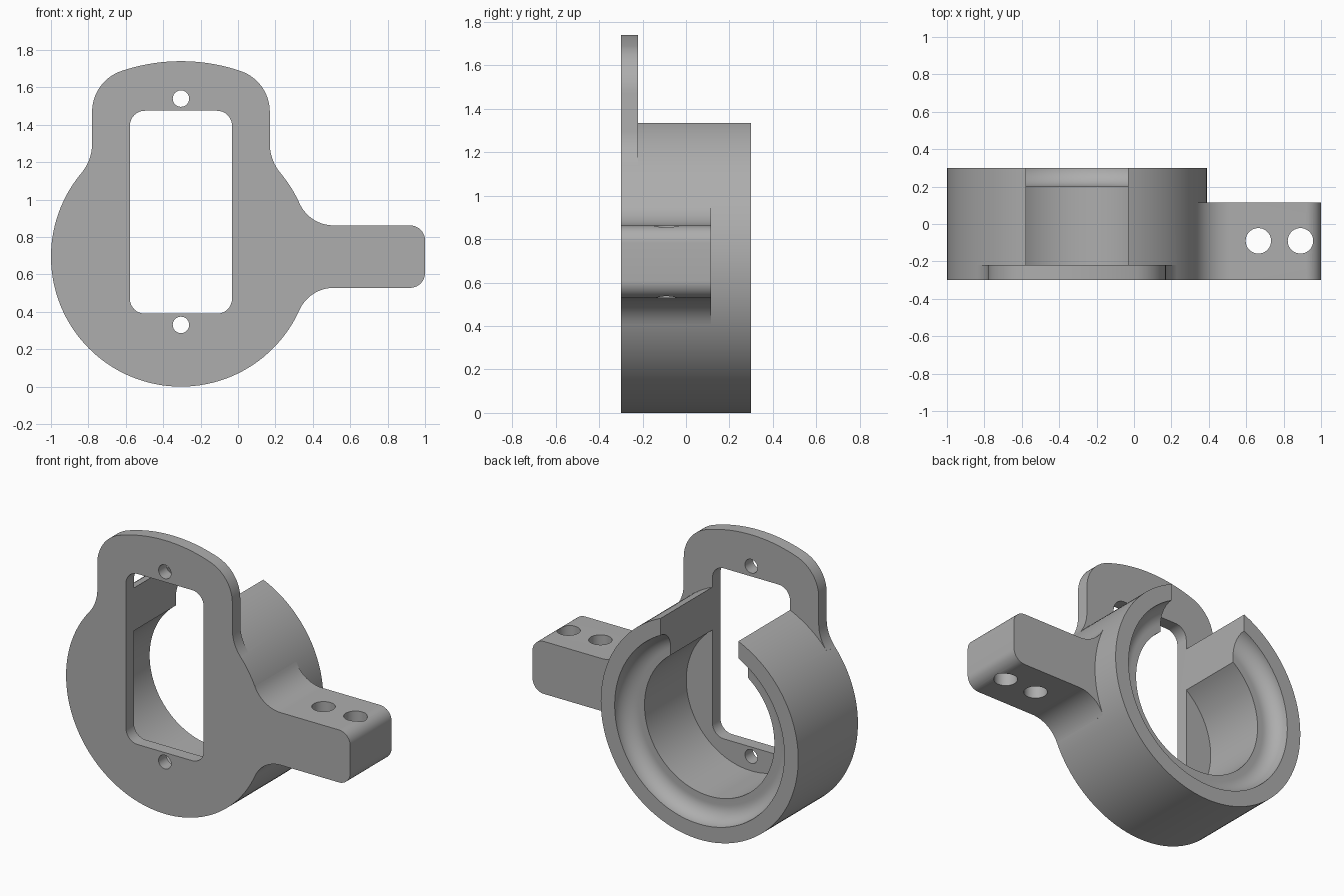
import bpy, bmesh
from math import sin, cos, radians, pi, sqrt, atan2, degrees

if "Cube" in bpy.data.objects:
    bpy.data.objects.remove(bpy.data.objects["Cube"], do_unlink=True)

# Main dimensions
CX, CZ, R = -0.305, 0.695, 0.695      # ring axis and outer radius
FRONT, PLATE, BACK = -0.30, -0.22, 0.30
SLOT = 0.273                          # half width of slot and ring gap

grey = bpy.data.materials.new("plain grey")
grey.use_nodes = True
grey.diffuse_color = (0.42, 0.42, 0.42, 1)
grey.node_tree.nodes["Principled BSDF"].inputs["Base Color"].default_value = (0.42, 0.42, 0.42, 1)


def arc(cx, cz, r, start, end, n=16):
    angles = [radians(start + (end - start) * i / n) for i in range(n + 1)]
    return [(cx + r * cos(a), cz + r * sin(a)) for a in angles]


def circle(cx, cz, r, n=48):
    return arc(cx, cz, r, 0, 360, n)[:-1]


def rounded_rect(x0, x1, z0, z1, r):
    return (arc(x1 - r, z1 - r, r, 0, 90, 8) + arc(x0 + r, z1 - r, r, 90, 180, 8)
            + arc(x0 + r, z0 + r, r, 180, 270, 8) + arc(x1 - r, z0 + r, r, 270, 360, 8))


def finish(name, bm):
    bmesh.ops.recalc_face_normals(bm, faces=bm.faces)
    mesh = bpy.data.meshes.new(name)
    bm.to_mesh(mesh)
    bm.free()
    mesh.materials.append(grey)
    obj = bpy.data.objects.new(name, mesh)
    bpy.context.collection.objects.link(obj)
    return obj


def prism(name, outline, lo, hi, upright=False):
    """Extrude an outline along y, or along z when upright."""
    bm = bmesh.new()
    place = (lambda a, b: (a, b, lo)) if upright else (lambda a, b: (a, lo, b))
    face = bm.faces.new([bm.verts.new(place(a, b)) for a, b in outline])
    new = bmesh.ops.extrude_face_region(bm, geom=[face])["geom"]
    shift = (0, 0, hi - lo) if upright else (0, hi - lo, 0)
    bmesh.ops.translate(bm, vec=shift, verts=[v for v in new if isinstance(v, bmesh.types.BMVert)])
    return finish(name, bm)


def lathe(name, profile, steps=128):
    """Revolve (radius, y) points about the ring axis."""
    bm = bmesh.new()
    verts = [bm.verts.new((CX + r, y, CZ)) for r, y in profile]
    edges = [bm.edges.new(pair) for pair in zip(verts, verts[1:])]
    bmesh.ops.spin(bm, geom=verts + edges, cent=(CX, 0, CZ), axis=(0, 1, 0),
                   angle=2 * pi, steps=steps)
    bmesh.ops.remove_doubles(bm, verts=bm.verts, dist=0.0001)
    return finish(name, bm)


def combine(target, tool, operation):
    tool.hide_render = True
    mod = target.modifiers.new(tool.name, "BOOLEAN")
    mod.operation, mod.solver, mod.object = operation, "EXACT", tool
    bpy.context.view_layer.objects.active = target
    bpy.ops.object.modifier_apply(modifier=mod.name)
    bpy.data.objects.remove(tool, do_unlink=True)


# Ring blank
body = prism("servo_ring_bracket", circle(CX, CZ, R, 128), FRONT, BACK)

# Upper plate tab: flared root, straight sides, rounded shoulders, crowned top
half_w, flare_z, shoulder_z, crown_z, crown_r = 0.475, 1.30, 1.47, 0.75, 0.99
dz = flare_z - CZ
flare = (half_w ** 2 + dz ** 2 - R ** 2) / (2 * (R - half_w))
rise = shoulder_z - crown_z
shoulder = (crown_r ** 2 - half_w ** 2 - rise ** 2) / (2 * (crown_r - half_w))
tip = degrees(atan2(rise, half_w - shoulder))
side = [(0.35, 0.9)]
side += arc(half_w + flare, flare_z, flare, 180 + degrees(atan2(dz, half_w + flare)), 180)
side += arc(half_w - shoulder, shoulder_z, shoulder, 0, tip)
side += arc(0, crown_z, crown_r, tip, 90)[1:]
tab = [(CX + x, z) for x, z in side] + [(CX - x, z) for x, z in side[-2::-1]]
combine(body, prism("plate_tab", tab, FRONT, PLATE), "UNION")

# Side arm, blended into the ring by fillets
arm_h, fillet, corner = 0.167, 0.2, 0.08
dz = arm_h + fillet
dx = sqrt((R + fillet) ** 2 - dz ** 2)
upper = [(0.2, 0.2)]
upper += arc(CX + dx, dz, fillet, 180 + degrees(atan2(dz, dx)), 270)
upper += arc(1 - corner, arm_h - corner, corner, 90, 0, 10)
arm = [(x, CZ + z) for x, z in upper] + [(x, CZ - z) for x, z in reversed(upper)]
combine(body, prism("side_arm", arm, FRONT, 0.115), "UNION")

# Bore with a coved seat at the back
cove = [(0.497 + x, BACK + y) for x, y in arc(0, 0, 0.1, -90, 0, 12)]
bore = [(0, PLATE), (0.457, PLATE), (0.457, 0.2)] + cove + [(0.597, 0.4), (0, 0.4)]
combine(body, lathe("bore_cutter", bore), "DIFFERENCE")

# Gap through the top of the ring, behind the plate
gap = [(CX - SLOT, CZ), (CX + SLOT, CZ), (CX + SLOT, 1.6), (CX - SLOT, 1.6)]
combine(body, prism("gap_cutter", gap, PLATE, 0.4), "DIFFERENCE")

# Rounded slot in the plate
slot = rounded_rect(CX - SLOT, CX + SLOT, 0.39, 1.475, 0.08)
combine(body, prism("slot_cutter", slot, -0.4, -0.21), "DIFFERENCE")

# Screw holes in the plate, and cross holes in the arm
for z in (0.33, 1.54):
    combine(body, prism("screw_hole_cutter", circle(CX, z, 0.044, 32), -0.4, -0.15), "DIFFERENCE")
for x in (0.665, 0.89):
    combine(body, prism("arm_hole_cutter", circle(x, -0.09, 0.068), 0.4, 1.0, True), "DIFFERENCE")

# Smooth the curved walls, keep the edges crisp
body.name = "ring_bracket"
for obj in bpy.context.selected_objects:
    obj.select_set(False)
body.select_set(True)
bpy.context.view_layer.objects.active = body
bpy.ops.object.shade_smooth_by_angle(angle=radians(25))
